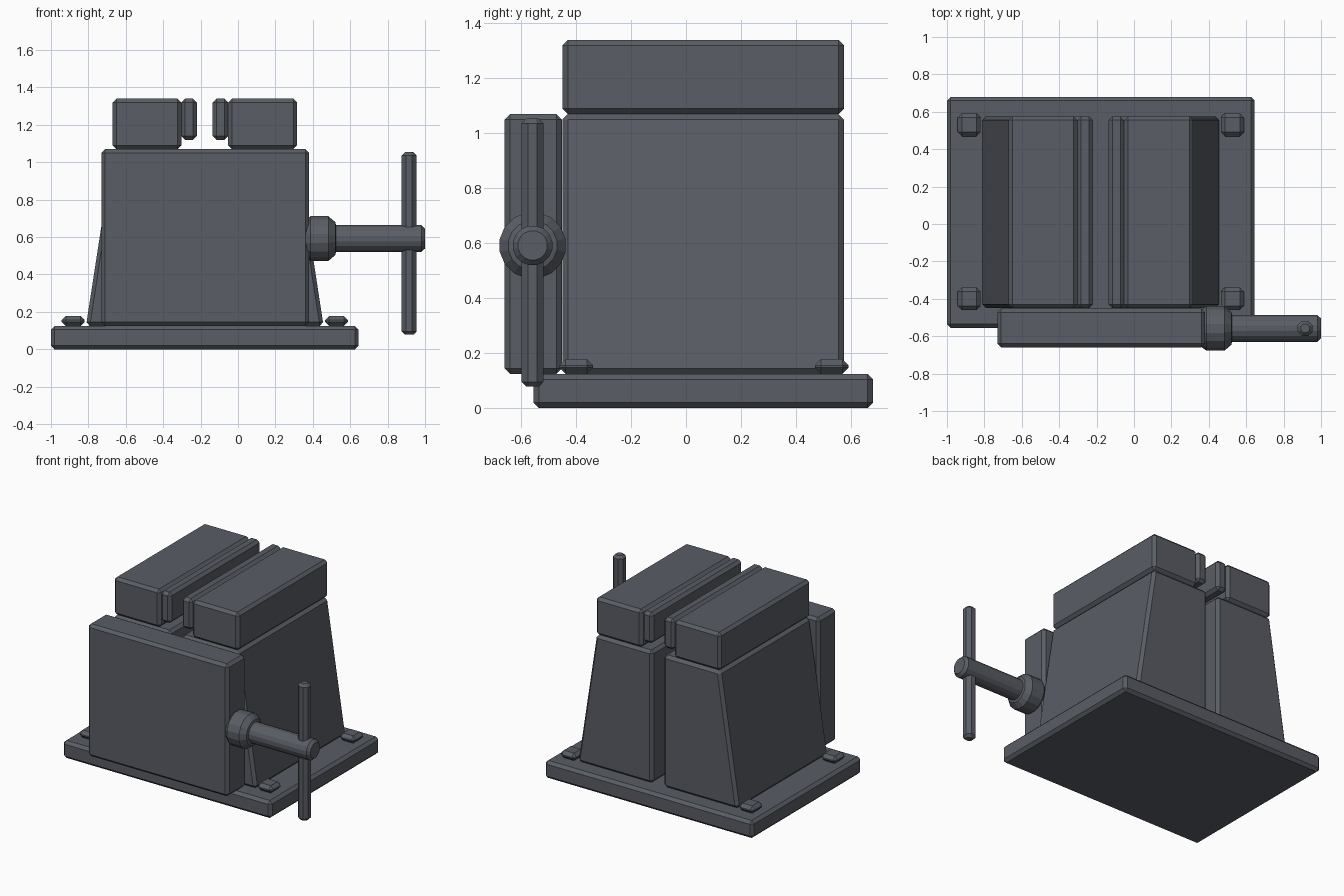
import bpy, bmesh, math
from mathutils import Matrix, Vector

if "Cube" in bpy.data.objects:
    bpy.data.objects.remove(bpy.data.objects["Cube"])

steel = bpy.data.materials.new("dark_steel")
steel.diffuse_color = (0.10, 0.11, 0.13, 1)
steel.use_nodes = True
steel.node_tree.nodes["Principled BSDF"].inputs["Base Color"].default_value = steel.diffuse_color

MID = -0.1775  # x of the gap between the two jaws


def finish(name, bm, bevel):
    """Chamfer every edge and turn the bmesh into an object."""
    bmesh.ops.recalc_face_normals(bm, faces=bm.faces[:])
    if bevel:
        bmesh.ops.bevel(bm, geom=bm.edges[:], offset=bevel, segments=1,
                        affect='EDGES', profile=0.5, clamp_overlap=True)
    mesh = bpy.data.meshes.new(name)
    bm.to_mesh(mesh)
    bm.free()
    mesh.materials.append(steel)
    obj = bpy.data.objects.new(name, mesh)
    bpy.context.collection.objects.link(obj)
    return obj


def prism(name, profile, y0, y1, bevel=0.02):
    """Extrude an x-z profile along y."""
    bm = bmesh.new()
    face = bm.faces.new([bm.verts.new((x, y0, z)) for x, z in profile])
    ext = bmesh.ops.extrude_face_region(bm, geom=[face])
    bmesh.ops.translate(bm, vec=(0, y1 - y0, 0),
                        verts=[v for v in ext["geom"] if isinstance(v, bmesh.types.BMVert)])
    return finish(name, bm, bevel)


def box(name, x0, x1, y0, y1, z0, z1, bevel=0.02):
    return prism(name, [(x0, z0), (x1, z0), (x1, z1), (x0, z1)], y0, y1, bevel)


def lathe(name, rings, sides, center, axis):
    """Stack rings of (position along axis, radius) and close both ends."""
    rot = Vector((0, 0, 1)).rotation_difference(Vector(axis)).to_matrix()
    bm = bmesh.new()
    loops = []
    for t, r in rings:
        loop = []
        for i in range(sides):
            a = 2 * math.pi * (i + 0.5) / sides
            p = rot @ Vector((r * math.cos(a), r * math.sin(a), t))
            loop.append(bm.verts.new(p + Vector(center)))
        loops.append(loop)
    for a, b in zip(loops, loops[1:]):
        for i in range(sides):
            j = (i + 1) % sides
            bm.faces.new((a[i], a[j], b[j], b[i]))
    bm.faces.new(loops[0])
    bm.faces.new(loops[-1])
    return finish(name, bm, 0)


# Base plate
box("base_plate", -1.0, 0.645, -0.555, 0.68, 0, 0.125)

# Two mirrored halves: tapered body, jaw block, jaw insert, bolts
for side, s in (("left", -1), ("right", 1)):
    X = lambda d: MID + s * d
    prism(side + "_body", [(X(0.0425), 0.125), (X(0.635), 0.125),
                           (X(0.49), 1.07), (X(0.0425), 1.07)], -0.45, 0.575)
    box(side + "_jaw", X(0.125), X(0.493), -0.45, 0.575, 1.07, 1.34)
    box(side + "_jaw_insert", X(0.0425), X(0.125), -0.45, 0.575, 1.12, 1.34)
    for end, y in (("front", -0.40), ("back", 0.53)):
        box(f"{side}_{end}_bolt", X(0.642), X(0.765), y - 0.061, y + 0.061, 0.125, 0.178, 0.022)

# Front slide plate
box("front_plate", -0.73, 0.38, -0.66, -0.452, 0.125, 1.07)

# Screw collar, screw rod and cross handle
SY, SZ = -0.558, 0.592
lathe("screw_collar", [(0.338, 0.075), (0.345, 0.09), (0.388, 0.122), (0.483, 0.122),
                       (0.52, 0.09), (0.525, 0.07)], 16, (0, SY, SZ), (1, 0, 0))
lathe("screw_rod", [(0.40, 0.073), (0.98, 0.073), (1.0, 0.054)], 16, (0, SY, SZ), (1, 0, 0))
k = 1 / math.cos(math.pi / 8)
lathe("handle_bar", [(0.078, 0.023 * k), (0.096, 0.04 * k), (1.036, 0.04 * k), (1.054, 0.023 * k)],
      8, (0.915, SY, 0), (0, 0, 1))
